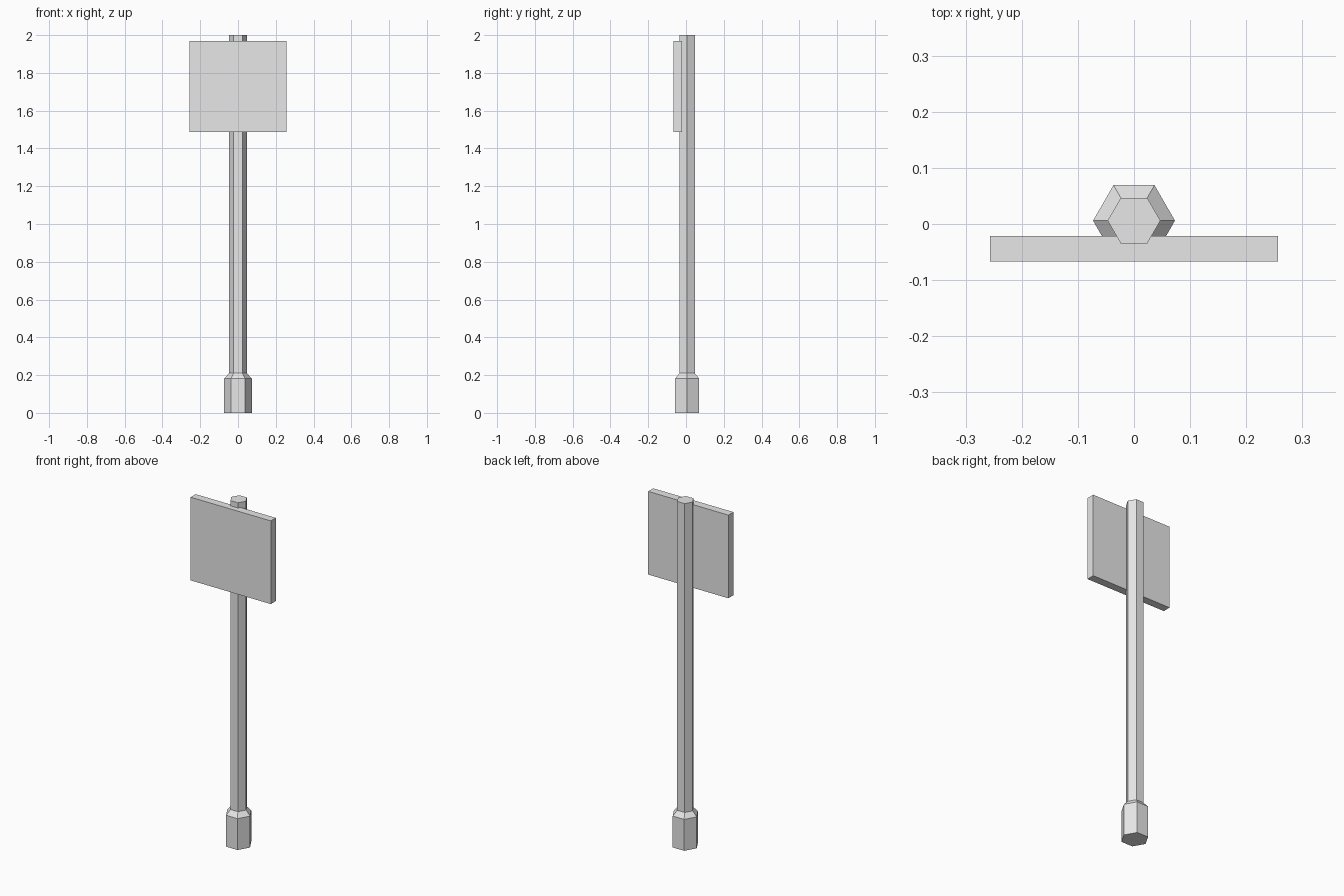
import bpy
import bmesh
import math

cube = bpy.data.objects.get("Cube")
if cube:
    bpy.data.objects.remove(cube, do_unlink=True)

# Single light grey paint
grey = bpy.data.materials.new("light_grey")
grey.use_nodes = True
colour = (0.8, 0.8, 0.8, 1)
grey.diffuse_color = colour
grey.node_tree.nodes["Principled BSDF"].inputs["Base Color"].default_value = colour


def add_object(name, bm):
    bmesh.ops.recalc_face_normals(bm, faces=bm.faces)
    mesh = bpy.data.meshes.new(name)
    bm.to_mesh(mesh)
    bm.free()
    mesh.materials.append(grey)
    obj = bpy.data.objects.new(name, mesh)
    bpy.context.collection.objects.link(obj)
    return obj


def hex_column(name, profile, centre_y, sides=6):
    """Stack six-sided rings, given as (radius, height), into a closed column."""
    bm = bmesh.new()
    rings = []
    for radius, z in profile:
        angles = [math.tau * i / sides for i in range(sides)]
        rings.append([bm.verts.new((radius * math.cos(a),
                                    centre_y + radius * math.sin(a), z))
                      for a in angles])
    for low, high in zip(rings, rings[1:]):
        for i in range(sides):
            j = (i + 1) % sides
            bm.faces.new((low[i], low[j], high[j], high[i]))
    bm.faces.new(rings[0])
    bm.faces.new(rings[-1])
    return add_object(name, bm)


def box(name, low, high):
    bm = bmesh.new()
    bmesh.ops.create_cube(bm, size=1)
    for v in bm.verts:
        v.co = [lo + (c + 0.5) * (hi - lo) for c, lo, hi in zip(v.co, low, high)]
    return add_object(name, bm)


# Post with a wider foot and a sloped shoulder
hex_column("post", [(0.073, 0), (0.073, 0.182), (0.047, 0.21), (0.047, 2)], 0.006)

# Flat board on the front of the post
box("sign_board", (-0.257, -0.067, 1.488), (0.257, -0.021, 1.97))
